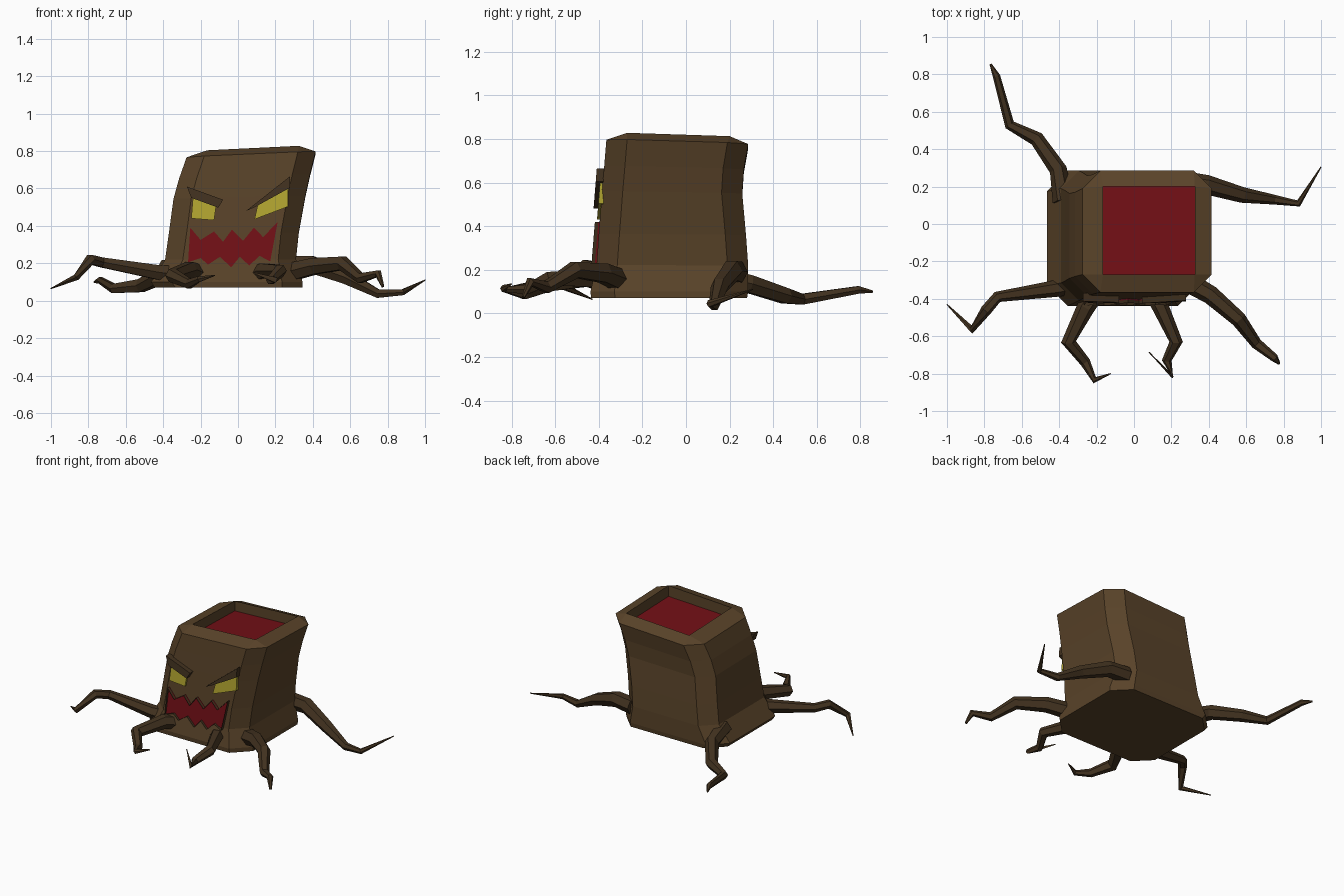
import bpy, bmesh, math
from mathutils import Vector

if "Cube" in bpy.data.objects:
    bpy.data.objects.remove(bpy.data.objects["Cube"])


def material(name, rgb):
    m = bpy.data.materials.new(name)
    m.diffuse_color = (*rgb, 1)
    m.use_nodes = True
    m.node_tree.nodes["Principled BSDF"].inputs["Base Color"].default_value = m.diffuse_color
    return m


BARK = material("bark", (0.1, 0.056, 0.022))
DARK = material("dark_bark", (0.055, 0.032, 0.014))
RED = material("red", (0.17, 0.005, 0.008))
YELLOW = material("yellow", (0.45, 0.38, 0.03))


def finish(bm, name, mat):
    bmesh.ops.recalc_face_normals(bm, faces=bm.faces)
    me = bpy.data.meshes.new(name)
    bm.to_mesh(me)
    bm.free()
    me.materials.append(mat)
    ob = bpy.data.objects.new(name, me)
    bpy.context.collection.objects.link(ob)
    return ob


def bridge(bm, a, b):
    n = len(a)
    for i in range(n):
        bm.faces.new((a[i], a[(i + 1) % n], b[(i + 1) % n], b[i]))


# Leaning trunk: chamfered-square sections (z, x0, x1, y0, y1, chamfer)
def tilt(z, x, y):
    return z + (z / 0.775) ** 2 * (0.045 * (x - 0.07) - 0.03 * (y + 0.04))


def octagon(bm, z, x0, x1, y0, y1, c):
    pts = [(x0, y0 + c), (x0 + c, y0), (x1 - c, y0), (x1, y0 + c),
           (x1, y1 - c), (x1 - c, y1), (x0 + c, y1), (x0, y1 - c)]
    return [bm.verts.new((x, y, tilt(z, x, y))) for x, y in pts]


sections = [(0.07, -0.445, 0.345, -0.435, 0.28, 0.11),
            (0.10, -0.465, 0.345, -0.438, 0.285, 0.11),
            (0.22, -0.39, 0.31, -0.41, 0.285, 0.095),
            (0.36, -0.37, 0.325, -0.40, 0.275, 0.095),
            (0.55, -0.345, 0.36, -0.385, 0.258, 0.095),
            (0.66, -0.315, 0.385, -0.375, 0.265, 0.095),
            (0.775, -0.275, 0.415, -0.365, 0.285, 0.095)]
bm = bmesh.new()
rings = [octagon(bm, *s) for s in sections]
bm.faces.new(rings[0])
for a, b in zip(rings, rings[1:]):
    bridge(bm, a, b)

# Sloped rim and inner walls of the hollow top
CORNERS = [(-0.165, -0.27), (0.325, -0.27), (0.325, 0.2), (-0.165, 0.2)]


def square(bm, z):
    return [bm.verts.new((x, y, tilt(z, x, y))) for x, y in CORNERS]


top, rim, floor = rings[-1], square(bm, 0.808), square(bm, 0.735)
for i in range(4):
    a, b, j = top[2 * i], top[2 * i + 1], (i + 1) % 4
    bm.faces.new((a, b, rim[i]))
    bm.faces.new((b, top[(2 * i + 2) % 8], rim[j], rim[i]))
bridge(bm, rim, floor)
finish(bm, "trunk", BARK)

bm = bmesh.new()
bm.faces.new(square(bm, 0.736))
finish(bm, "hollow_floor", RED)


# Face parts lie on the sloping front of the trunk
def front(x, z, out):
    return (x, -0.41 + 0.081 * (z - 0.22) - out, z)


def plate(name, pts, out, mat, border=0):
    bm = bmesh.new()
    f = bm.faces.new([bm.verts.new(front(x, z, out)) for x, z in pts])
    if border:
        bmesh.ops.inset_individual(bm, faces=[f], thickness=border, use_even_offset=True)
        bmesh.ops.delete(bm, geom=[f], context='FACES_ONLY')
    bm.normal_update()
    ext = bmesh.ops.extrude_face_region(bm, geom=bm.faces[:])
    for v in ext["geom"]:
        if isinstance(v, bmesh.types.BMVert):
            v.co.y += out + 0.01
    return finish(bm, name, mat)


plate("left_eye", [(-.25, .44), (-.128, .43), (-.115, .52), (-.24, .56)], 0.015, YELLOW)
plate("right_eye", [(.088, .435), (.267, .503), (.267, .61), (.107, .52)], 0.015, YELLOW)
plate("left_brow", [(-.25, .55), (-.105, .497), (-.08, .54), (-.273, .61)], 0.035, DARK)
plate("right_brow", [(.043, .48), (.09, .5), (.278, .604), (.278, .665)], 0.035, DARK)

# Jagged mouth with raised outline
mouth = [(-.255, .39), (-.2, .325), (-.128, .37), (-.08, .315), (-.032, .38), (.027, .32),
         (.085, .39), (.134, .34), (.212, .42), (.172, .21), (.115, .24), (.06, .188),
         (.01, .235), (-.037, .178), (-.096, .235), (-.16, .193), (-.2, .228), (-.267, .205)]
plate("mouth", mouth, 0.008, RED)
plate("mouth_outline", mouth, 0.024, DARK, 0.015)


# Tapered, bent roots: path points with radius, six-sided
def root(name, path):
    bm = bmesh.new()
    pts = [Vector(p[:3]) for p in path]
    prev = None
    for i, p in enumerate(pts):
        d0 = (p - pts[max(i - 1, 0)]).normalized()
        d1 = (pts[min(i + 1, len(pts) - 1)] - p).normalized()
        t = (d0 + d1).normalized()
        side = t.cross(Vector((0, 0, 1))).normalized()
        up = side.cross(t)
        ring = []
        for k in range(6):
            a = k * math.pi / 3
            ring.append(bm.verts.new(p + path[i][3] * (math.cos(a) * side + math.sin(a) * up)))
        if prev:
            bridge(bm, prev, ring)
        else:
            bm.faces.new(ring)
        prev = ring
    bm.faces.new(prev)
    finish(bm, name, DARK)


root("back_left_root", [(-.38, .12, .17, .055), (-.405, .29, .135, .047), (-.52, .455, .08, .04),
                        (-.665, .53, .065, .028), (-.735, .79, .108, .02), (-.767, .855, .1, .006)])
root("back_right_root", [(.25, .23, .19, .055), (.39, .21, .195, .052), (.58, .155, .125, .042),
                         (.75, .13, .037, .026), (.88, .11, .045, .018), (1.0, .305, .11, .003)])
root("left_root", [(-.3, -.32, .14, .055), (-.42, -.345, .15, .045), (-.73, -.39, .205, .03),
                   (-.79, -.46, .22, .03), (-.865, -.565, .125, .02), (-1.0, -.43, .065, .003)])
root("front_left_root", [(-.2, -.36, .14, .05), (-.26, -.45, .165, .048), (-.35, -.63, .135, .04),
                         (-.26, -.74, .09, .028), (-.21, -.835, .115, .018), (-.125, -.80, .135, .003)])
root("front_right_root", [(.1, -.36, .14, .05), (.14, -.44, .16, .045), (.225, -.63, .16, .036),
                          (.175, -.73, .11, .026), (.2, -.81, .11, .017), (.08, -.685, .15, .003)])
root("right_root", [(.27, -.3, .15, .055), (.41, -.38, .185, .05), (.56, -.51, .2, .042),
                    (.655, -.64, .12, .03), (.75, -.715, .145, .022), (.775, -.745, .075, .008)])
